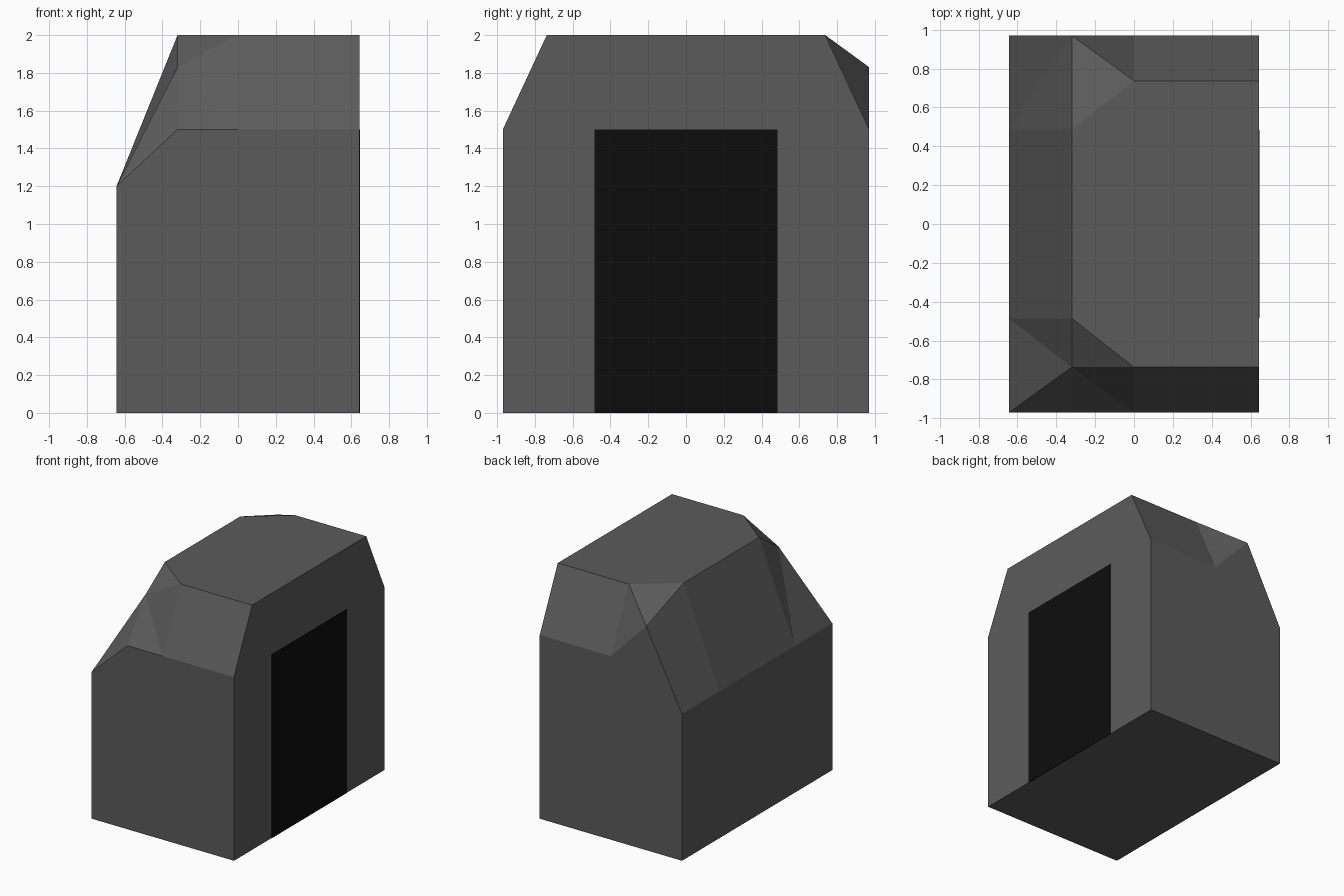
import bpy
import bmesh

if "Cube" in bpy.data.objects:
    bpy.data.objects.remove(bpy.data.objects["Cube"])

W, D = 0.643, 0.97       # half width, half depth
YR, YC = 0.737, 0.486    # roof edge and chamfer depths


def material(name, value):
    m = bpy.data.materials.new(name)
    m.diffuse_color = (value, value, value, 1)
    m.use_nodes = True
    m.node_tree.nodes["Principled BSDF"].inputs["Base Color"].default_value = m.diffuse_color
    return m


def finish(bm, name, mat):
    bmesh.ops.remove_doubles(bm, verts=bm.verts, dist=0.0005)
    bmesh.ops.recalc_face_normals(bm, faces=bm.faces)
    me = bpy.data.meshes.new(name)
    bm.to_mesh(me)
    bm.free()
    me.materials.append(mat)
    ob = bpy.data.objects.new(name, me)
    bpy.context.collection.objects.link(ob)
    return ob


grey = material("dark grey", 0.105)
black = material("black", 0.004)

# Chamfered shell: each end uses the same layout, mirrored in y;
# the back corner point is pulled out flush with the back wall
bm = bmesh.new()
ends = []
for s, corner_y in ((-1, YR), (1, D)):
    pts = {
        "floor_l": (-W, s * D, 0), "floor_r": (W, s * D, 0),
        "eave_l": (-W, s * D, 1.2), "eave_a": (-0.32, s * D, 1.5),
        "eave_b": (0, s * D, 1.5), "eave_r": (W, s * D, 1.5),
        "corner": (-0.32, s * corner_y, 1.83),
        "roof_b": (0, s * YR, 2), "roof_r": (W, s * YR, 2),
        "side_lo": (-W, s * YC, 1.2), "side_hi": (-0.32, s * YC, 2),
    }
    v = {k: bm.verts.new(p) for k, p in pts.items()}
    for names in (
        "floor_l floor_r eave_r eave_b eave_a eave_l",   # end wall
        "eave_b eave_r roof_r roof_b",                   # end slope
        "eave_b roof_b corner", "eave_a eave_b corner",  # corner facets
        "eave_l eave_a corner", "eave_l corner side_lo",
        "side_lo corner side_hi", "corner roof_b side_hi",
    ):
        bm.faces.new([v[n] for n in names.split()])
    ends.append(v)

# Faces running between the two ends
for names in (
    "floor_l floor_r",                  # floor
    "floor_l eave_l side_lo",           # left wall
    "side_lo side_hi",                  # left slope
    "side_hi roof_b roof_r",            # flat roof
    "floor_r eave_r roof_r",            # right wall
):
    n = names.split()
    bm.faces.new([ends[0][k] for k in n] + [ends[1][k] for k in reversed(n)])
finish(bm, "shell", grey)

# Dark doorway plate on the right wall
bm = bmesh.new()
bmesh.ops.create_cube(bm, size=1)
for p in bm.verts:
    p.co = (W + p.co.x * 0.006, p.co.y * 0.97, (p.co.z + 0.5) * 1.5)
finish(bm, "doorway", black)
